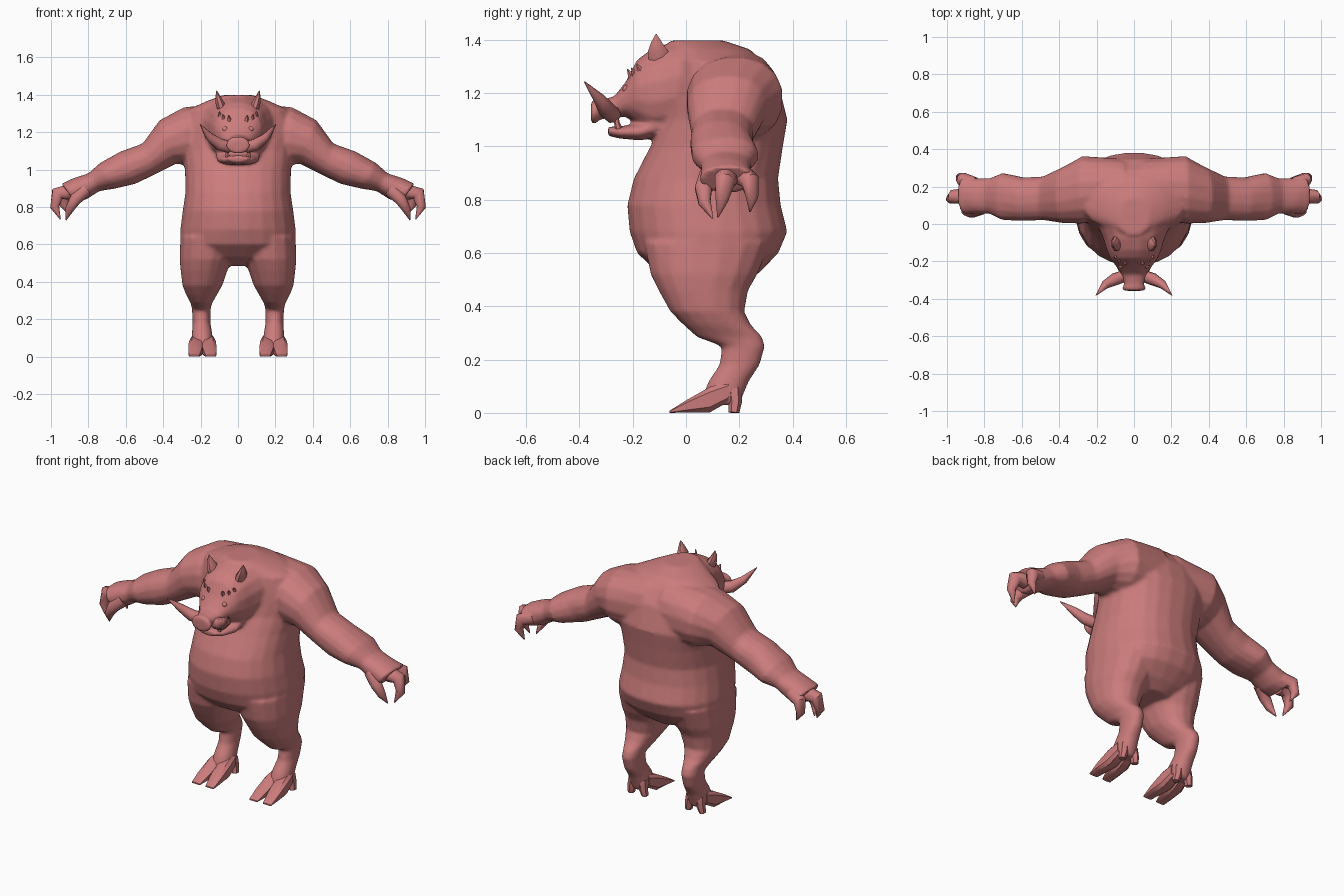
import bpy, bmesh, math
from mathutils import Vector

skin = bpy.data.materials.new("skin")
skin.diffuse_color = (0.6, 0.2, 0.2, 1)


def loft(bm, rings, n=16, p=1.0):
    """Skin closed rings (centre, U, V); p < 1 makes the section boxier."""
    def pw(a):
        return math.copysign(abs(a) ** p, a)
    loops = []
    for c, u, v in rings:
        loop = []
        for i in range(n):
            a = 2 * math.pi * (i + 0.5) / n
            q = Vector(c) + Vector(u) * pw(math.cos(a)) + Vector(v) * pw(math.sin(a))
            loop.append(bm.verts.new((q.x, q.y, max(q.z, 0))))
        loops.append(loop)
    for a, b in zip(loops, loops[1:]):
        for i in range(n):
            j = (i + 1) % n
            bm.faces.new((a[i], a[j], b[j], b[i]))
    bm.faces.new(loops[0][::-1])
    bm.faces.new(loops[-1])


def tube(bm, pts, n=8, ref=(0, 1, 0)):
    """Tapered tube through points (x, y, z, radius)."""
    rings = []
    for i, q in enumerate(pts):
        a, b = pts[max(i - 1, 0)], pts[min(i + 1, len(pts) - 1)]
        t = (Vector(b[:3]) - Vector(a[:3])).normalized()
        u = t.cross(Vector(ref)).normalized()
        rings.append((q[:3], u * q[3], t.cross(u) * q[3]))
    loft(bm, rings, n)


def level(rings):
    """Horizontal sections (z, x0, x1, y0, y1)."""
    return [(((a + b) / 2, (c + d) / 2, z), ((b - a) / 2, 0, 0), (0, (d - c) / 2, 0))
            for z, a, b, c, d in rings]


def upright(rings, x=0):
    """Sections across y (y, z0, z1, half width)."""
    return [((x, y, (a + b) / 2), (w, 0, 0), (0, 0, (b - a) / 2)) for y, a, b, w in rings]


def flip(rings, s):
    return [tuple(Vector((s * v[0], v[1], v[2])) for v in r) for r in rings]


def finish(bm, name, angle=50):
    bmesh.ops.recalc_face_normals(bm, faces=bm.faces)
    me = bpy.data.meshes.new(name)
    bm.to_mesh(me)
    bm.free()
    ob = bpy.data.objects.new(name, me)
    bpy.context.collection.objects.link(ob)
    me.materials.append(skin)
    bpy.ops.object.select_all(action='DESELECT')
    ob.select_set(True)
    bpy.context.view_layer.objects.active = ob
    bpy.ops.object.shade_smooth_by_angle(angle=math.radians(angle))
    return ob


# torso
body = bmesh.new()
torso = [(0.485, 0, 0.22, 0.10), (0.53, -0.11, 0.28, 0.24), (0.60, -0.185, 0.348, 0.31),
         (0.68, -0.213, 0.382, 0.31), (0.78, -0.222, 0.357, 0.297), (0.88, -0.197, 0.347, 0.282),
         (1.0, -0.135, 0.365, 0.285), (1.1, -0.085, 0.382, 0.30), (1.24, -0.05, 0.347, 0.31),
         (1.32, -0.04, 0.29, 0.27), (1.365, -0.05, 0.24, 0.17), (1.398, -0.06, 0.14, 0.08)]
loft(body, level([(z, -w, w, f, b) for z, f, b, w in torso]), 24, 0.88)

# head with snout, and lower jaw
loft(body, upright([(0.12, 1.05, 1.37, 0.25), (-0.02, 1.07, 1.395, 0.19), (-0.08, 1.04, 1.385, 0.165),
                    (-0.14, 1.045, 1.36, 0.147), (-0.185, 1.085, 1.325, 0.128),
                    (-0.225, 1.11, 1.245, 0.098), (-0.27, 1.11, 1.187, 0.066),
                    (-0.325, 1.10, 1.175, 0.052), (-0.34, 1.085, 1.178, 0.064),
                    (-0.357, 1.085, 1.17, 0.06)]), 16, 0.9)
loft(body, upright([(-0.09, 1.04, 1.13, 0.12), (-0.17, 1.022, 1.09, 0.115),
                    (-0.25, 1.03, 1.075, 0.088), (-0.293, 1.04, 1.075, 0.05)]), 16, 0.85)

# arms: top x, top z, bottom x, bottom z, front y, back y
arm = [(0.05, 1.36, 0.05, 1.0, 0.05, 0.35), (0.29, 1.335, 0.26, 1.02, 0, 0.365),
       (0.42, 1.265, 0.33, 1.03, 0.003, 0.305), (0.51, 1.14, 0.46, 0.965, 0.02, 0.255),
       (0.63, 1.097, 0.55, 0.922, 0.015, 0.25), (0.74, 1.035, 0.66, 0.897, 0.02, 0.273),
       (0.80, 0.98, 0.74, 0.885, 0.055, 0.245), (0.88, 0.955, 0.81, 0.84, 0.055, 0.245),
       (0.945, 0.925, 0.87, 0.825, 0.05, 0.26)]
arm = [(((a + c) / 2, (f + k) / 2, (b + d) / 2), ((a - c) / 2, 0, (b - d) / 2), (0, (k - f) / 2, 0))
       for a, b, c, d, f, k in arm]

# legs: z, inner x, outer x, front y, back y
leg = level([(0.64, 0.01, 0.31, -0.16, 0.32), (0.52, 0.03, 0.314, -0.135, 0.27),
             (0.46, 0.055, 0.308, -0.105, 0.235), (0.38, 0.083, 0.298, -0.06, 0.22),
             (0.33, 0.112, 0.278, -0.01, 0.245), (0.285, 0.138, 0.253, 0.04, 0.287),
             (0.25, 0.147, 0.246, 0.135, 0.297), (0.18, 0.147, 0.243, 0.125, 0.277),
             (0.12, 0.137, 0.247, 0.085, 0.237), (0.06, 0.13, 0.25, 0.06, 0.212),
             (0.03, 0.14, 0.24, 0.08, 0.2)])
for s in (1, -1):
    loft(body, flip(arm, s), 16, 0.9)
    loft(body, flip(leg, s), 16, 0.9)

# fuse the body into one skin
ob = finish(body, "body", 60)
m = ob.modifiers.new("fuse", 'REMESH')
m.mode = 'VOXEL'
m.voxel_size = 0.01
m.use_smooth_shade = True
m = ob.modifiers.new("soften", 'SMOOTH')
m.factor = 0.5
m.iterations = 5

for s, side in ((1, "left"), (-1, "right")):
    # clawed fingers
    bm = bmesh.new()
    for f in ([(0.90, 0.15, 0.88, .045), (0.965, 0.145, 0.87, .04), (0.98, 0.135, 0.80, .026), (0.95, 0.12, 0.735, .003)],
              [(0.86, 0.21, 0.89, .045), (0.92, 0.24, 0.87, .037), (0.93, 0.248, 0.81, .025), (0.90, 0.24, 0.755, .003)],
              [(0.82, 0.09, 0.89, .042), (0.87, 0.065, 0.84, .034), (0.90, 0.07, 0.79, .025), (0.92, 0.10, 0.73, .003)]):
        tube(bm, [(s * x, y, z, r) for x, y, z, r in f])
    finish(bm, side + "_fingers")

    # cloven hoof and dewclaws
    bm = bmesh.new()
    for t in (1, -1):
        toe = [((0.19 + t * o, y, (a + b) / 2), (w, 0, 0), (0, 0, (b - a) / 2)) for y, a, b, o, w in
               ((0.16, .04, .12, .028, .035), (0.09, 0, .10, .033, .042),
                (0.0, 0, .048, .04, .037), (-0.062, 0, .008, .045, .028))]
        loft(bm, flip(toe, s), 8, 0.6)
        tube(bm, [(s * (0.19 + t * .03), 0.18, 0.09, .028), (s * (0.19 + t * .038), 0.185, 0.04, .025),
                  (s * (0.19 + t * .045), 0.18, 0, .02)], 6)
    finish(bm, side + "_hoof", 40)

    # tusks: large upper and small lower
    bm = bmesh.new()
    tube(bm, [(s * .045, -0.275, 1.12, .034), (s * .10, -0.295, 1.135, .034),
              (s * .155, -0.325, 1.178, .023), (s * .203, -0.381, 1.243, .002)])
    tube(bm, [(s * .055, -0.25, 1.06, .014), (s * .06, -0.26, 1.09, .011), (s * .06, -0.258, 1.125, .002)], 6)
    finish(bm, side + "_tusks")

    # ear
    bm = bmesh.new()
    loft(bm, flip(level([(1.31, .055, .11, -.14, -.06), (1.355, .07, .122, -.147, -.062),
                         (1.39, .092, .122, -.133, -.088), (1.422, .112, .116, -.114, -.11)]), s), 8)
    finish(bm, side + "_ear", 40)

    # eye and brow tufts
    bm = bmesh.new()
    r = bmesh.ops.create_uvsphere(bm, u_segments=10, v_segments=8, radius=0.016)
    bmesh.ops.translate(bm, verts=r["verts"], vec=(s * 0.068, -0.222, 1.215))
    for x, y, z in ((.045, -.20, 1.255), (.075, -.185, 1.26), (.095, -.165, 1.275)):
        tube(bm, [(s * x, y, z, .018), (s * (x + .005), y - .02, z + .035, .002)], 5)
    finish(bm, side + "_eye_and_brow")
